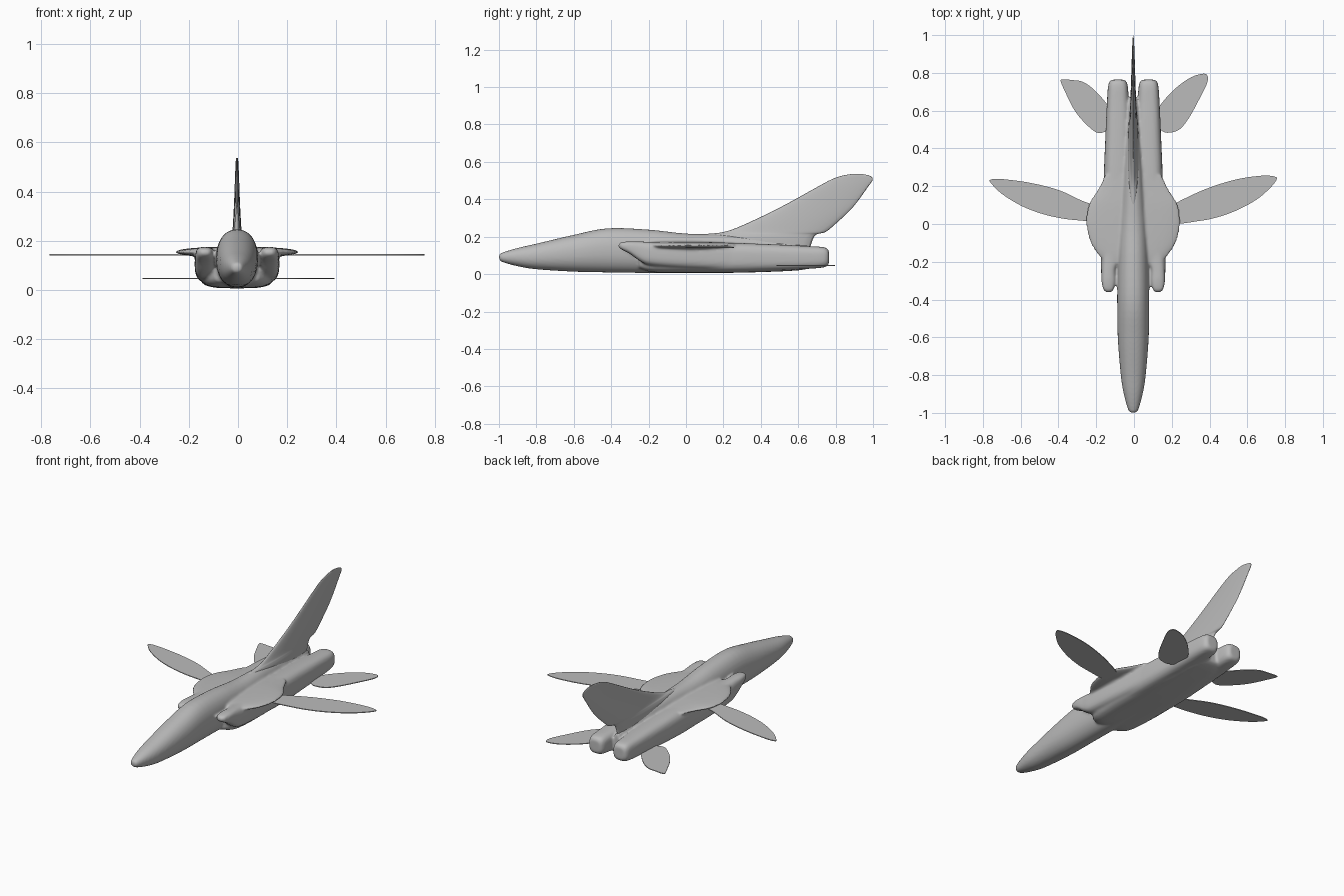
import bpy, bmesh, math
from mathutils import Vector

if "Cube" in bpy.data.objects:
    bpy.data.objects.remove(bpy.data.objects["Cube"])

grey = bpy.data.materials.new("plain grey")
grey.use_nodes = True
color = (0.5, 0.5, 0.5, 1)
grey.diffuse_color = color
grey.node_tree.nodes["Principled BSDF"].inputs["Base Color"].default_value = color

MID = -0.004  # centre line of the aircraft


def spline(points, closed=False, steps=5):
    """Smooth curve through points of any dimension."""
    pts = [Vector(p) for p in points]
    n = len(pts)
    pick = (lambda i: pts[i % n]) if closed else (lambda i: pts[max(0, min(n - 1, i))])
    out = []
    for i in range(n if closed else n - 1):
        a, b, c, d = (pick(i + k) for k in (-1, 0, 1, 2))
        for s in range(steps):
            t = s / steps
            out.append(b + (c - a) * (t / 2) + (a * 2 - b * 5 + c * 4 - d) * (t * t / 2)
                       + (b * 3 - a - c * 3 + d) * (t ** 3 / 2))
    if not closed:
        out.append(pts[-1])
    return out


def skin(bm, rings):
    """Bridge rings of equal length and cap both ends."""
    rows = [[bm.verts.new(p) for p in ring] for ring in rings]
    for lower, upper in zip(rows, rows[1:]):
        for i in range(len(lower)):
            j = (i + 1) % len(lower)
            bm.faces.new((lower[i], lower[j], upper[j], upper[i]))
    bm.faces.new(rows[0][::-1])
    bm.faces.new(rows[-1])


def loft(bm, sections, power=2.0, side=1, count=32):
    """Sections are (y, x centre, z low, z high, half width)."""
    sections = [list(s[:1]) + list(s[1:]) for s in sections]
    rings = []
    for y, x, low, high, half in spline(sections):
        ring = []
        for k in range(count):
            a = math.tau * k / count
            c, s = math.cos(a), math.sin(a)
            u = math.copysign(abs(c) ** (2 / power), c)
            v = math.copysign(abs(s) ** (2 / power), s)
            ring.append((MID + side * (x + half * u), y, (low + high) / 2 + (high - low) / 2 * v))
        rings.append(ring)
    skin(bm, rings)


def finish(name, bm):
    bmesh.ops.recalc_face_normals(bm, faces=bm.faces[:])
    mesh = bpy.data.meshes.new(name)
    bm.to_mesh(mesh)
    bm.free()
    mesh.materials.append(grey)
    for p in mesh.polygons:
        p.use_smooth = True
    ob = bpy.data.objects.new(name, mesh)
    bpy.context.collection.objects.link(ob)
    return ob


# Fuselage: nose, canopy hump and spine
hull = bmesh.new()
loft(hull, [(-1, 0, .085, .1, .008), (-.985, 0, .066, .114, .026), (-.9, 0, .042, .14, .05),
            (-.8, 0, .026, .163, .066), (-.6, 0, .013, .21, .082), (-.42, 0, .009, .245, .085),
            (-.2, 0, .006, .238, .083), (0, 0, .006, .217, .075), (.2, 0, .008, .212, .06),
            (.4, 0, .012, .195, .045), (.6, 0, .02, .168, .03), (.67, 0, .04, .15, .02)], 2.2)

# Broad belly
loft(hull, [(-.25, 0, .03, .1, .09), (-.18, 0, .01, .15, .135), (0, 0, .007, .165, .15),
            (.3, 0, .008, .155, .14), (.6, 0, .02, .12, .1), (.67, 0, .04, .1, .06)], 4)

# Wing shoulders
loft(hull, [(-.21, 0, .14, .17, .14), (-.17, 0, .134, .175, .18), (-.1, 0, .132, .176, .226),
            (0, 0, .132, .176, .249), (.1, 0, .132, .175, .237), (.18, 0, .135, .172, .19),
            (.26, 0, .14, .168, .15)], 2.2)

for side in (1, -1):
    # Raked air intakes
    loft(hull, [(-.362, .131, .145, .158, .012), (-.345, .131, .132, .17, .028),
                (-.3, .131, .108, .175, .037), (-.24, .13, .066, .174, .04),
                (-.18, .12, .045, .172, .052), (0, .11, .03, .17, .06),
                (.25, .1, .02, .165, .055)], 3, side)
    # Engine tubes
    loft(hull, [(-.1, .085, .02, .165, .06), (.2, .083, .012, .168, .073),
                (.45, .08, .018, .16, .068), (.65, .081, .028, .15, .058),
                (.73, .081, .035, .145, .052), (.757, .081, .045, .135, .042),
                (.764, .081, .06, .12, .028)], 3, side)

fuselage = finish("fuselage", hull)
remesh = fuselage.modifiers.new("blend", 'REMESH')
remesh.mode = 'VOXEL'
remesh.voxel_size = 0.007
remesh.use_smooth_shade = True
relax = fuselage.modifiers.new("relax", 'SMOOTH')
relax.factor = 0.5
relax.iterations = 6

# Tail fin: lens sections of (z, leading y, trailing y, half thickness)
fin = bmesh.new()
rings = []
for z, front, back, half in spline([(.13, 0, .66, .032), (.19, .02, .68, .028), (.213, .1, .7, .023),
                                    (.225, .2, .745, .02), (.26, .3, .79, .017), (.355, .5, .89, .012),
                                    (.465, .7, .972, .008), (.505, .775, .998, .006),
                                    (.525, .83, .985, .005), (.536, .89, .94, .003)], steps=4):
    ring = []
    for k in range(24):
        a = math.tau * k / 24
        ring.append((MID + half * math.sin(a), (front + back) / 2 - (back - front) / 2 * math.cos(a), z))
    rings.append(ring)
skin(fin, rings)
finish("tail_fin", fin)


def blade(name, outline, z, half=0.0022):
    """Thin flying surface from a smoothed outline."""
    bm = bmesh.new()
    edge = spline(outline, closed=True)
    skin(bm, [[(p.x, p.y, z + h) for p in edge] for h in (-half, half)])
    ob = finish(name, bm)
    ob.data.set_sharp_from_angle(angle=math.radians(40))


# Main wings
blade("left_wing", [(.2, .09), (.3, .15), (.42, .2), (.55, .238), (.68, .256), (.745, .251),
                    (.755, .235), (.72, .19), (.65, .13), (.55, .075), (.45, .038),
                    (.35, .017), (.2, .005)], .143)
blade("right_wing", [(-.2, .09), (-.28, .125), (-.4, .18), (-.55, .218), (-.7, .238), (-.755, .236),
                     (-.76, .22), (-.7, .16), (-.6, .098), (-.5, .058), (-.4, .033),
                     (-.3, .02), (-.2, .02)], .143)

# Tailplanes
blade("left_tailplane", [(.11, .53), (.145, .495), (.18, .483), (.24, .5), (.29, .56), (.34, .65),
                         (.385, .74), (.389, .785), (.36, .795), (.29, .77), (.2, .7), (.12, .6)], .046)
blade("right_tailplane", [(-.11, .52), (-.15, .49), (-.2, .485), (-.27, .545), (-.32, .61), (-.36, .69),
                          (-.388, .755), (-.375, .766), (-.33, .762), (-.27, .752), (-.2, .7), (-.12, .6)], .046)
